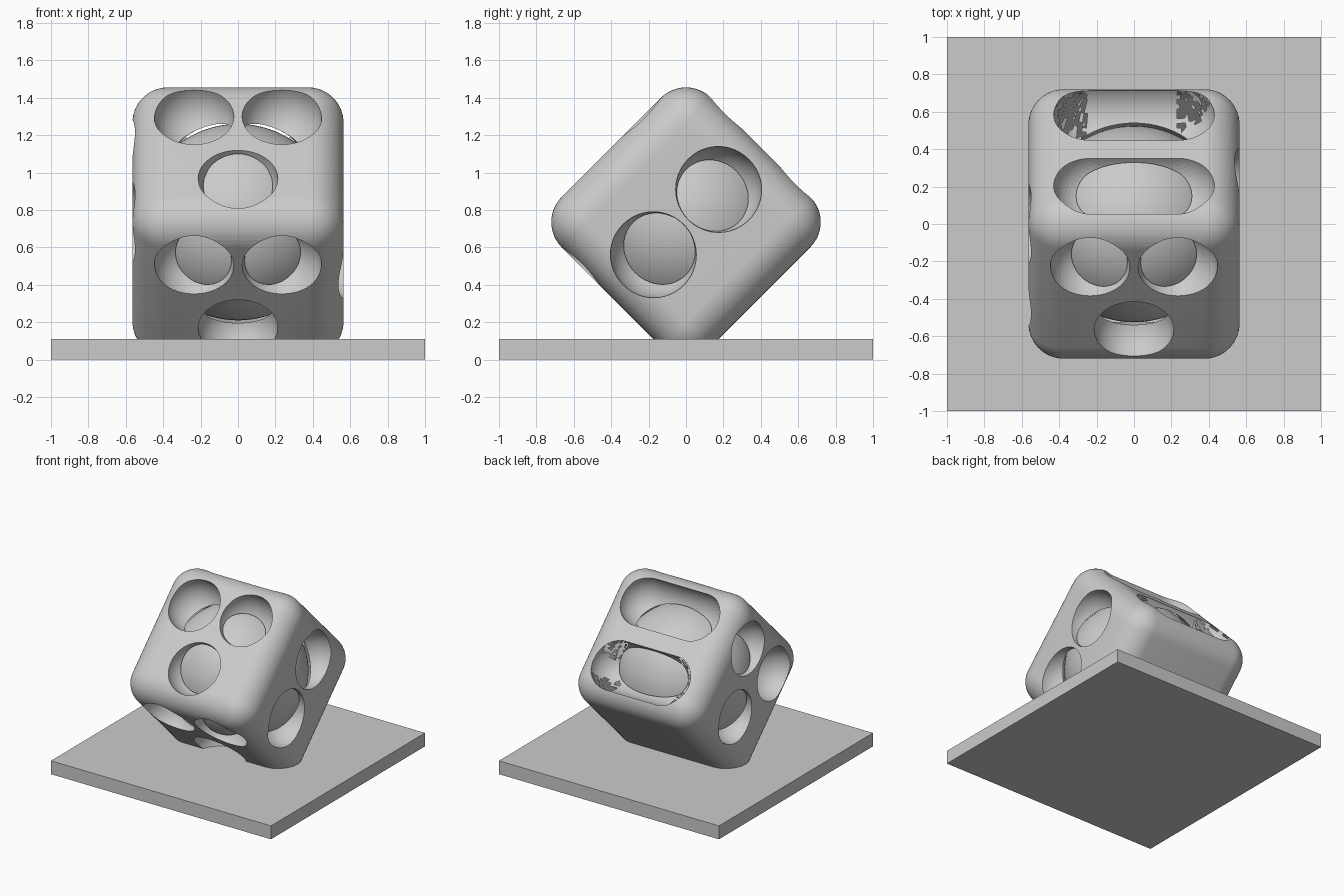
import bpy, bmesh, math
from mathutils import Matrix, Vector

cube = bpy.data.objects.get("Cube")
if cube:
    bpy.data.objects.remove(cube, do_unlink=True)

H = 0.565          # half size of the block
S = 0.235          # spacing of the dimples
TILT = Matrix.Translation((0, 0, 0.735)) @ Matrix.Rotation(math.radians(45), 4, 'X')

grey = bpy.data.materials.new("plain grey")
grey.use_nodes = True
colour = (0.6, 0.6, 0.6, 1)
grey.diffuse_color = colour
grey.node_tree.nodes["Principled BSDF"].inputs["Base Color"].default_value = colour


def make(name, bm, matrix=None):
    mesh = bpy.data.meshes.new(name)
    bm.to_mesh(mesh)
    bm.free()
    mesh.materials.append(grey)
    ob = bpy.data.objects.new(name, mesh)
    bpy.context.collection.objects.link(ob)
    if matrix:
        ob.matrix_world = matrix
    return ob


def ball(name, centre, radius, segs=48, stretch=0):
    """Sphere, or a capsule along x when stretched."""
    bm = bmesh.new()
    for dx in {-stretch, stretch}:
        bmesh.ops.create_uvsphere(bm, u_segments=segs, v_segments=segs // 2, radius=radius,
                                  matrix=Matrix.Translation(Vector(centre) + Vector((dx, 0, 0))))
    if stretch:
        hull = bmesh.ops.convex_hull(bm, input=bm.verts)
        inner = [g for g in hull["geom_interior"] if isinstance(g, bmesh.types.BMVert)]
        bmesh.ops.delete(bm, geom=inner, context='VERTS')
        bmesh.ops.recalc_face_normals(bm, faces=bm.faces)
    return make(name, bm, TILT)


def smooth(ob):
    bpy.ops.object.select_all(action='DESELECT')
    ob.select_set(True)
    bpy.context.view_layer.objects.active = ob
    bpy.ops.object.shade_smooth_by_angle(angle=math.radians(30))


# Base plate
bm = bmesh.new()
bmesh.ops.create_cube(bm, size=1, matrix=Matrix.Translation((0, 0, 0.055)) @ Matrix.Diagonal((2, 2, 0.11, 1)))
make("base_plate", bm)

# Rounded block standing on one edge
bm = bmesh.new()
bmesh.ops.create_cube(bm, size=2 * H)
bmesh.ops.bevel(bm, geom=bm.edges[:], offset=0.19, segments=12, profile=0.5, affect='EDGES')
block = make("rounded_block", bm, TILT)

# Hollow, dimples and slots to cut away
cutters = [ball("hollow_cutter", (0, 0, 0), 0.54, 96)]
for a, b in ((-S, S), (S, S), (0, -S)):
    for centre in ((a, b, H), (a, -H, b), (-H, a, b)):
        cutters.append(ball("dimple_cutter", centre, 0.213))
for side in (-1, 1):
    cutters.append(ball("side_dimple_cutter", (H, side * 0.247, 0), 0.23))
    cutters.append(ball("slot_cutter", (0, H, side * 0.268), 0.2, stretch=0.23))
cutters.append(ball("small_hole_cutter", (0, 0, -H), 0.075, 24))

for cutter in cutters:
    mod = block.modifiers.new("cut", 'BOOLEAN')
    mod.operation = 'DIFFERENCE'
    mod.solver = 'EXACT'
    mod.object = cutter
    cutter.hide_render = True

# Keep the cut shape, then drop the cutters
bpy.context.view_layer.update()
graph = bpy.context.evaluated_depsgraph_get()
cut_mesh = bpy.data.meshes.new_from_object(block.evaluated_get(graph))
block.modifiers.clear()
block.data = cut_mesh
for cutter in cutters:
    bpy.data.objects.remove(cutter, do_unlink=True)
smooth(block)

# Loose ball inside the block
smooth(ball("inner_ball", (0, 0, 0), 0.525, 96))
